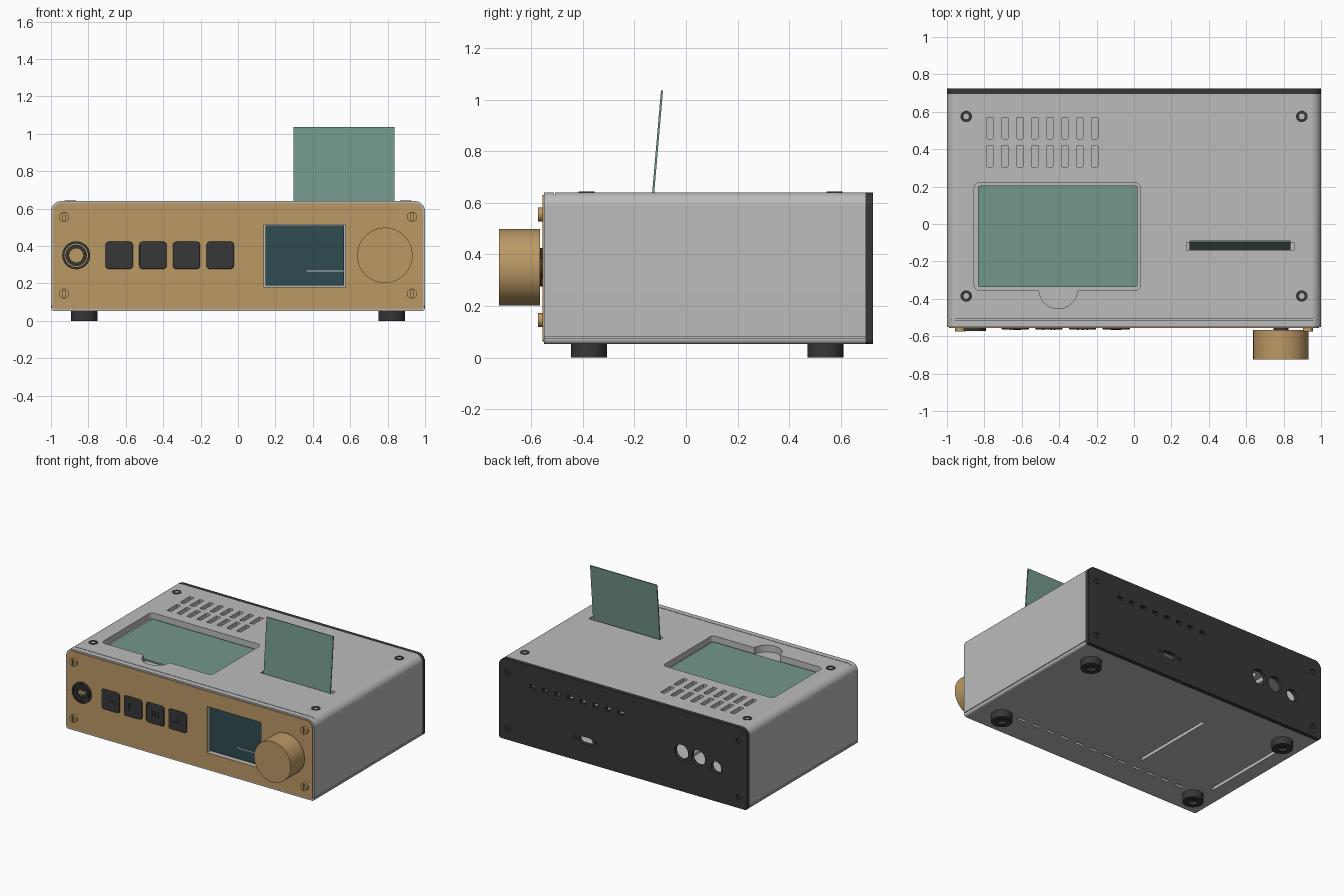
import bpy, bmesh
from math import sin, cos, pi, atan
from mathutils import Matrix, Vector

if "Cube" in bpy.data.objects:
    bpy.data.objects.remove(bpy.data.objects["Cube"], do_unlink=True)


def material(name, rgb):
    m = bpy.data.materials.new(name)
    m.use_nodes = True
    m.diffuse_color = (*rgb, 1)
    m.node_tree.nodes["Principled BSDF"].inputs["Base Color"].default_value = (*rgb, 1)
    return m


GREY = material("case grey", (0.50, 0.50, 0.50))
GOLD = material("brushed gold", (0.50, 0.32, 0.13))
DARK = material("dark plastic", (0.038, 0.038, 0.038))
GREEN = material("translucent green", (0.17, 0.31, 0.26))
SCREEN = material("screen teal", (0.028, 0.07, 0.08))
PALE = material("screen pale line", (0.55, 0.62, 0.65))


def prism(bm, axis, u, v, t, top=0.0, bottom=None, seg=8):
    """Rounded rectangle u x v, extruded along the axis over t."""
    bottom = top if bottom is None else bottom
    outline = []
    corners = [(u[1], v[1], -1, -1, top), (u[0], v[1], 1, -1, top),
               (u[0], v[0], 1, 1, bottom), (u[1], v[0], -1, 1, bottom)]
    for k, (cu, cv, su, sv, r) in enumerate(corners):
        steps = seg if r else 0
        for i in range(steps + 1):
            a = (k + i / max(steps, 1)) * pi / 2
            outline.append((cu + su * r + r * cos(a), cv + sv * r + r * sin(a)))
    place = {"x": lambda p, d: (d, p[0], p[1]),
             "y": lambda p, d: (p[0], d, p[1]),
             "z": lambda p, d: (p[0], p[1], d)}[axis]
    points = [p for i, p in enumerate(outline)
              if (Vector(p) - Vector(outline[i - 1])).length > 1e-5]
    ends = [[bm.verts.new(place(p, d)) for p in points] for d in t]
    faces = [bm.faces.new(e) for e in ends]
    n = len(points)
    for i in range(n):
        j = (i + 1) % n
        faces.append(bm.faces.new((ends[0][i], ends[0][j], ends[1][j], ends[1][i])))
    bmesh.ops.recalc_face_normals(bm, faces=faces)


def disc(bm, axis, u, v, r, t, seg=8):
    prism(bm, axis, (u - r, u + r), (v - r, v + r), t, r, seg=seg)


def block(bm, x, y, z):
    prism(bm, "z", x, y, z)


def part(name, mat, build):
    bm = bmesh.new()
    build(bm)
    mesh = bpy.data.meshes.new(name)
    bm.to_mesh(mesh)
    bm.free()
    if mat:
        mesh.materials.append(mat)
    obj = bpy.data.objects.new(name, mesh)
    bpy.context.scene.collection.objects.link(obj)
    return obj


def cut(obj, build):
    cutter = part("cutter", None, build)
    cutter.hide_render = True
    mod = obj.modifiers.new("cut", "BOOLEAN")
    mod.operation, mod.solver, mod.object = "DIFFERENCE", "EXACT", cutter
    bpy.context.view_layer.update()
    deps = bpy.context.evaluated_depsgraph_get()
    mesh = bpy.data.meshes.new_from_object(obj.evaluated_get(deps))
    obj.modifiers.clear()
    obj.data = mesh
    bpy.data.objects.remove(cutter, do_unlink=True)


def repeat(count, start, end):
    return [start + (end - start) * i / (count - 1) for i in range(count)]


SIDES = (-1, 1)
FLOOR, TOP = 0.052, 0.64
FRONT, BACK = -0.55, 0.695

# Hollow case, open at the back
case = part("case", GREY, lambda bm: prism(bm, "y", (-1, 1), (FLOOR, TOP), (FRONT, BACK), 0.055, 0.018))
cut(case, lambda bm: block(bm, (-0.96, 0.96), (-0.5, 0.8), (0.09, 0.575)))


def case_openings(bm):
    # top vents
    for x in repeat(8, -0.77, -0.21):
        for y in (0.305, 0.455):
            prism(bm, "z", (x - 0.017, x + 0.017), (y, y + 0.115), (0.5, 0.7), 0.005, seg=2)
    # card slot, window pocket and lid seam
    block(bm, (0.28, 0.855), (-0.14, -0.1), (0.5, 0.7))
    prism(bm, "z", (-0.855, 0.035), (-0.355, 0.22), (0.595, 0.7), 0.03, seg=4)
    block(bm, (-1.1, 1.1), (-0.512, -0.508), (TOP - 0.01, 0.7))
    # display opening
    block(bm, (0.14, 0.575), (-0.6, -0.52), (0.18, 0.516))
    # underside slots
    for x in repeat(14, -0.8, 0.8):
        block(bm, (x - 0.035, x + 0.035), (-0.35, -0.33), (0, 0.12))
    for x in (-0.26, -0.87):
        block(bm, (x - 0.012, x + 0.012), (-0.24, 0.4), (0, 0.12))
    # side seams above the base
    for s in SIDES:
        a, b = sorted((s * 0.994, s * 1.1))
        block(bm, (a, b), (-0.6, 0.8), (0.074, 0.079))


cut(case, case_openings)
# finger notch beside the window
cut(case, lambda bm: disc(bm, "z", -0.405, -0.35, 0.103, (0.59, 0.7)))

# Green window panel and upright card
part("window_panel", GREEN, lambda bm: prism(bm, "z", (-0.835, 0.02), (-0.338, 0.205), (0.594, 0.604), 0.012, seg=2))
card = part("card", GREEN, lambda bm: block(bm, (0.298, 0.836), (-0.004, 0.004), (-0.24, 0.397)))
card.data.transform(Matrix.Translation((0, -0.127, TOP)) @ Matrix.Rotation(-atan(0.086), 4, "X"))

# Front plate with display window
plate = part("front_plate", GOLD, lambda bm: prism(bm, "y", (-0.988, 0.988), (0.063, 0.629), (-0.556, -0.548), 0.045, 0.012))


def plate_openings(bm):
    block(bm, (0.14, 0.575), (-0.6, -0.52), (0.18, 0.516))


cut(plate, plate_openings)
part("display", SCREEN, lambda bm: block(bm, (0.147, 0.568), (-0.53, -0.519), (0.188, 0.509)))
part("display_line", PALE, lambda bm: block(bm, (0.366, 0.568), (-0.533, -0.529), (0.264, 0.27)))

# Push buttons with raised symbols
BUTTONS = repeat(4, -0.635, -0.095)
buttons = []
for i, x in enumerate(BUTTONS):
    b = part(f"button_{i + 1}", DARK, lambda bm: prism(
        bm, "y", (x - 0.073, x + 0.073), (0.277, 0.423), (-0.564, -0.545), 0.018, seg=4))
    bev = b.modifiers.new("bevel", "BEVEL")
    bev.width, bev.segments = 0.005, 2


def symbols(bm):
    def bar(x, z, w, h):
        block(bm, (x - w, x + w), (-0.567, -0.56), (z - h, z + h))
    a, b, c, d = BUTTONS
    bar(a - 0.025, 0.35, 0.004, 0.022)
    bar(a + 0.01, 0.35, 0.022, 0.004)
    for dx in (-0.03, 0.012, 0.032):
        bar(b + dx, 0.35, 0.004, 0.022)
    for dx in (-0.025, 0, 0.025):
        bar(c + dx, 0.35, 0.004, 0.022)
    bar(d, 0.335, 0.028, 0.004)
    bar(d + 0.024, 0.357, 0.004, 0.016)


part("button_symbols", DARK, symbols)

# Headphone socket: outer ring and inner collar
JACK = (-0.865, 0.35)
ring = part("socket_ring", DARK, lambda bm: disc(bm, "y", *JACK, 0.075, (-0.572, -0.55)))
cut(ring, lambda bm: disc(bm, "y", *JACK, 0.063, (-0.6, -0.5)))
collar = part("socket_collar", DARK, lambda bm: disc(bm, "y", *JACK, 0.057, (-0.57, -0.55)))
cut(collar, lambda bm: disc(bm, "y", *JACK, 0.038, (-0.6, -0.556)))

# Large turning knob on a short shaft
part("knob", GOLD, lambda bm: disc(bm, "y", 0.785, 0.35, 0.148, (-0.725, -0.566), 16))
part("knob_shaft", DARK, lambda bm: disc(bm, "y", 0.785, 0.35, 0.04, (-0.57, -0.55)))

# Slotted front screws
PANEL_SCREWS = [(s * 0.93, z) for s in SIDES for z in (0.145, 0.555)]


def front_screws(bm):
    for x, z in PANEL_SCREWS:
        disc(bm, "y", x, z, 0.027, (-0.574, -0.55), 6)


def screw_slots(bm):
    for x, z in PANEL_SCREWS:
        block(bm, (x - 0.005, x + 0.005), (-0.6, -0.564), (z - 0.02, z + 0.02))


screws = part("front_screws", GOLD, front_screws)
cut(screws, screw_slots)

# Socket-head screws on the lid
LID_SCREWS = [(s * 0.897, y) for s in SIDES for y in (-0.385, 0.575)]


def many(points, axis, r, t, seg=6):
    return lambda bm: [disc(bm, axis, u, v, r, t, seg) for u, v in points]


lid_screws = part("lid_screws", DARK, many(LID_SCREWS, "z", 0.031, (0.6, 0.643)))
cut(lid_screws, many(LID_SCREWS, "z", 0.016, (0.63, 0.7), 2))

# Back plate with connector openings
back = part("back_plate", DARK, lambda bm: prism(bm, "y", (-1, 1), (FLOOR, TOP), (BACK, 0.725), 0.055, 0.018))


def back_openings(bm):
    through = (0.6, 0.8)
    for x in repeat(8, 0.02, 0.727):
        block(bm, (x - 0.022, x + 0.022), through, (0.477, 0.503))
    prism(bm, "y", (0.245, 0.355), (0.188, 0.238), through, 0.024, seg=4)
    for x in (0.215, 0.385):
        disc(bm, "y", x, 0.213, 0.012, through, 3)
    for x, z, r in ((-0.47, 0.335, 0.056), (-0.606, 0.33, 0.056), (-0.75, 0.3, 0.042)):
        disc(bm, "y", x, z, r, through)
    for x, z in PANEL_SCREWS:
        disc(bm, "y", x, z - 0.012, 0.019, (0.715, 0.8), 4)


cut(back, back_openings)

# Feet with a shallow fixing recess
FEET = [(s * 0.822, y) for s in SIDES for y in (-0.376, 0.54)]
feet = part("feet", DARK, many(FEET, "z", 0.07, (0, FLOOR + 0.003), 8))
cut(feet, many(FEET, "z", 0.032, (-0.1, 0.02), 5))

# Smooth curved surfaces and keep corners crisp
for obj in [o for o in bpy.context.scene.objects if o.type == "MESH"]:
    bpy.ops.object.select_all(action="DESELECT")
    obj.select_set(True)
    bpy.context.view_layer.objects.active = obj
    bpy.ops.object.shade_smooth_by_angle(angle=0.6)
    weighted = obj.modifiers.new("weighted normals", "WEIGHTED_NORMAL")
    weighted.keep_sharp = True
